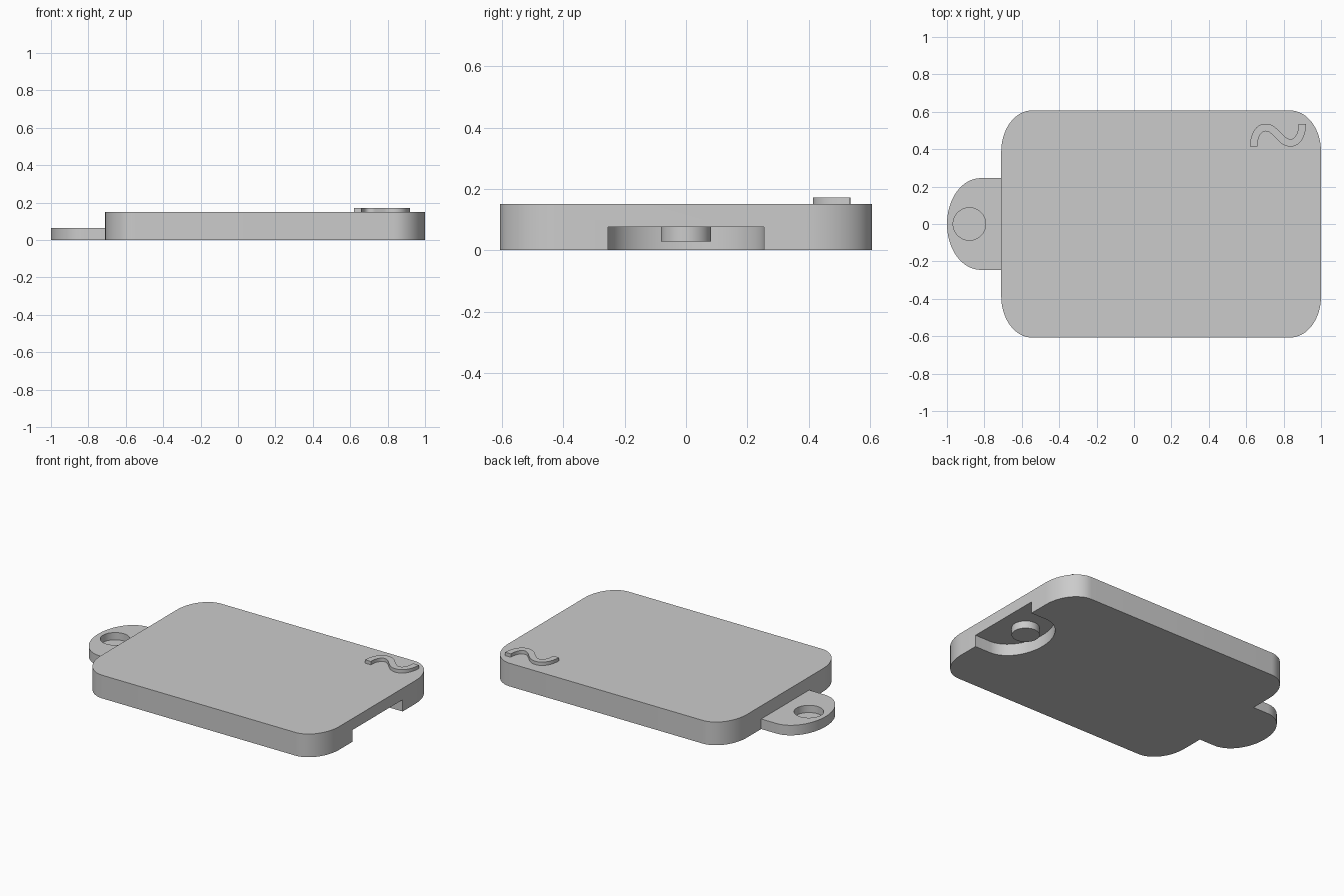
import bpy, bmesh
from math import sin, cos, pi
from mathutils import Vector
from mathutils.geometry import interpolate_bezier

cube = bpy.data.objects.get("Cube")
if cube:
    bpy.data.objects.remove(cube, do_unlink=True)

grey = bpy.data.materials.new("plain_grey")
grey.use_nodes = True
grey.diffuse_color = (0.6, 0.6, 0.6, 1)
bsdf = next(n for n in grey.node_tree.nodes if n.type == 'BSDF_PRINCIPLED')
bsdf.inputs["Base Color"].default_value = (0.6, 0.6, 0.6, 1)


def arc(cx, cy, rx, ry, start, end, steps):
    """Points along an elliptical arc."""
    angles = [start + (end - start) * i / steps for i in range(steps + 1)]
    return [(cx + rx * cos(a), cy + ry * sin(a)) for a in angles]


def extrude(name, outline, bottom, top):
    """Solid prism standing on a closed outline."""
    bm = bmesh.new()
    face = bm.faces.new([bm.verts.new((x, y, bottom)) for x, y in outline])
    up = bmesh.ops.extrude_face_region(bm, geom=[face])["geom"]
    bmesh.ops.translate(bm, vec=(0, 0, top - bottom),
                        verts=[v for v in up if isinstance(v, bmesh.types.BMVert)])
    bmesh.ops.recalc_face_normals(bm, faces=bm.faces)
    mesh = bpy.data.meshes.new(name)
    bm.to_mesh(mesh)
    bm.free()
    mesh.materials.append(grey)
    obj = bpy.data.objects.new(name, mesh)
    bpy.context.collection.objects.link(obj)
    return obj


def disc(name, x, radius, bottom, top):
    return extrude(name, arc(x, 0, radius, radius, 0, 2 * pi, 48)[:-1], bottom, top)


def tongue(name, x, grow, bottom, top):
    """Round-nosed tongue pointing to -x."""
    nose = arc(x, 0, 0.18 + grow, 0.245 + grow, pi / 2, 3 * pi / 2, 40)
    return extrude(name, nose + [(x + 0.2, -0.245 - grow), (x + 0.2, 0.245 + grow)], bottom, top)


def combine(target, tool, operation):
    """Apply a boolean and discard the tool."""
    tool.hide_render = True
    mod = target.modifiers.new(operation.lower(), 'BOOLEAN')
    mod.operation, mod.solver, mod.object = operation, 'EXACT', tool
    bpy.context.view_layer.objects.active = target
    bpy.ops.object.modifier_apply(modifier=mod.name)
    bpy.data.objects.remove(tool, do_unlink=True)


# Main plate with elliptical corners
corner_x, corner_y = 0.165, 0.22
outline = []
for i, (sx, sy) in enumerate([(1, 1), (-1, 1), (-1, -1), (1, -1)]):
    outline += arc(0.145 + sx * (0.855 - corner_x), sy * (0.607 - corner_y),
                   corner_x, corner_y, i * pi / 2, (i + 1) * pi / 2, 16)
plate = extrude("plate", outline, 0, 0.15)

# Linking tab with blind hole, and matching socket with peg one pitch away
pitch = 1.71
combine(plate, tongue("tab", -0.82, 0, 0, 0.065), 'UNION')
combine(plate, disc("hole_cutter", -0.88, 0.087, 0.018, 0.2), 'DIFFERENCE')
combine(plate, tongue("socket_cutter", -0.82 + pitch, 0.01, -0.1, 0.076), 'DIFFERENCE')
combine(plate, disc("peg", -0.88 + pitch, 0.082, 0.028, 0.1), 'UNION')

# Raised wave: half a centreline, turned about its middle for the other half
middle = Vector((0.77, 0.475))
start, peak = Vector((0.64, 0.415)), Vector((0.702, 0.516))
half = interpolate_bezier(start, start + Vector((0, 0.06)), peak - Vector((0.035, 0)), peak, 12)
half += interpolate_bezier(peak, peak + Vector((0.03, 0)),
                           middle + Vector((-0.025, 0.025)), middle, 10)[1:]
path = [Vector(p[:2]) for p in half]
path += [2 * middle - p for p in reversed(path[:-1])]
left, right = [], []
for i, p in enumerate(path):
    along = path[min(i + 1, len(path) - 1)] - path[max(i - 1, 0)]
    if i in (0, len(path) - 1):
        along = Vector((0, 1))
    side = Vector((-along.y, along.x)).normalized() * 0.02
    left.append(p + side)
    right.append(p - side)
wave = extrude("raised_wave", left + right[::-1], 0.149, 0.172)

# Smooth curved walls, crisp rims
for obj in (plate, wave):
    bpy.ops.object.select_all(action='DESELECT')
    obj.select_set(True)
    bpy.context.view_layer.objects.active = obj
    bpy.ops.object.shade_smooth_by_angle(angle=pi / 6)
